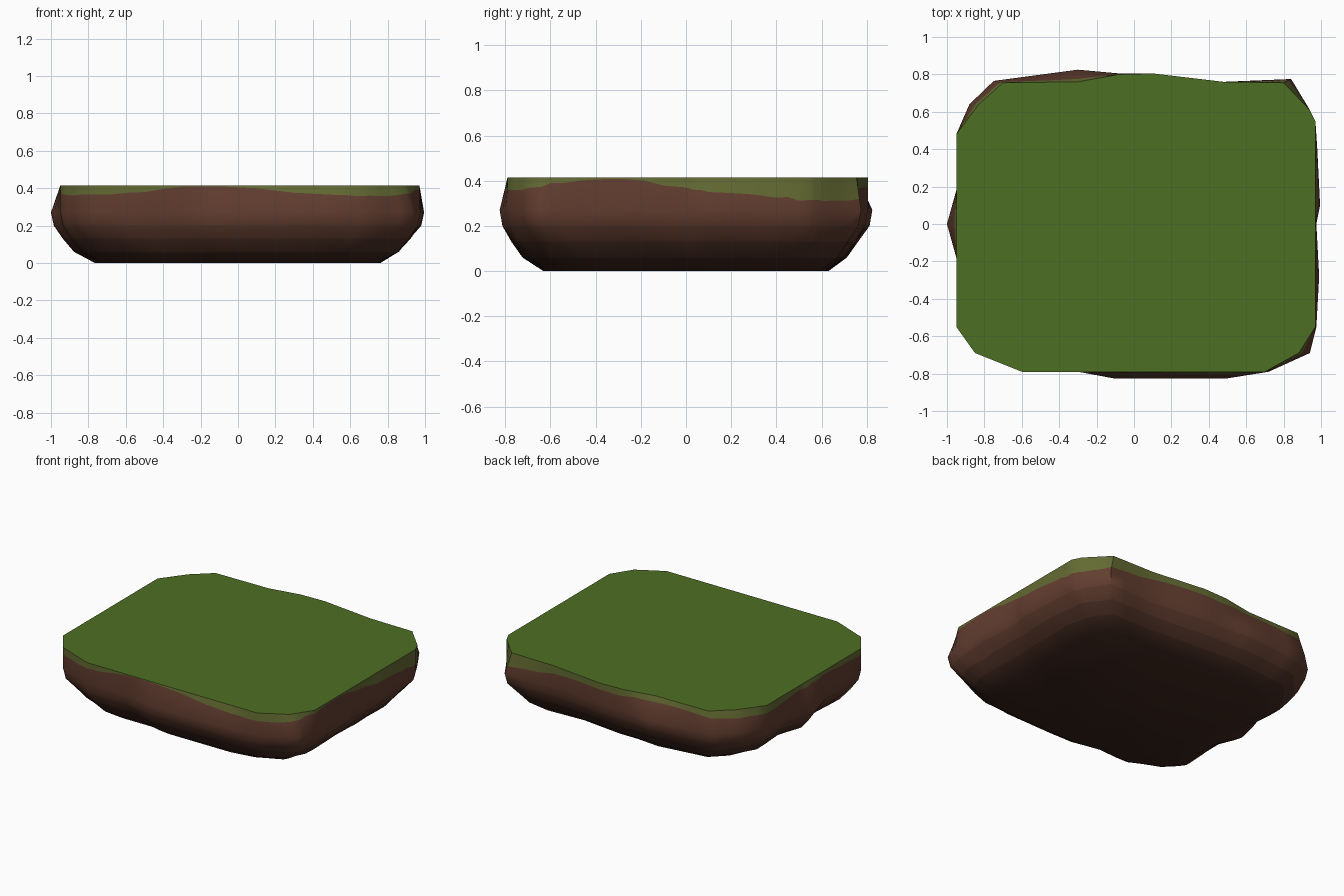
import bpy, bmesh, math, random

if "Cube" in bpy.data.objects:
    bpy.data.objects.remove(bpy.data.objects["Cube"])
random.seed(4)

# Colours from grass down to the dark underside
COLOURS = [("grass_top", (0.076, 0.156, 0.017)),
           ("grass_edge", (0.125, 0.145, 0.032)),
           ("earth_upper", (0.125, 0.048, 0.030)),
           ("earth_middle", (0.100, 0.039, 0.024)),
           ("earth_lower", (0.070, 0.028, 0.018)),
           ("earth_dark", (0.046, 0.019, 0.012))]

# Columns round the block: top x, top y, bulge x, bulge y, grass line height
COLUMNS = [
    (-0.95, -0.55, -0.95, -0.55, .37), (-0.85, -0.69, -0.85, -0.69, .365),
    (-0.60, -0.79, -0.60, -0.79, .375), (-0.30, -0.79, -0.30, -0.79, .408),
    (-0.10, -0.79, -0.11, -0.825, .410), (0.50, -0.79, 0.50, -0.825, .365),
    (0.70, -0.79, 0.72, -0.79, .36), (0.88, -0.69, 0.94, -0.69, .37),
    (0.97, -0.55, 0.975, -0.55, .39), (0.97, -0.28, 0.99, -0.28, .408),
    (0.97, 0.0, 0.975, 0.0, .37), (0.97, 0.10, 0.995, 0.10, .35),
    (0.97, 0.40, 0.98, 0.40, .325), (0.97, 0.55, 0.97, 0.55, .315),
    (0.94, 0.61, 0.94, 0.61, .31), (0.80, 0.755, 0.84, 0.775, .32),
    (0.48, 0.76, 0.48, 0.76, .36), (0.10, 0.805, 0.10, 0.805, .37),
    (-0.08, 0.80, -0.08, 0.805, .37), (-0.30, 0.76, -0.30, 0.825, .38),
    (-0.70, 0.755, -0.75, 0.765, .37), (-0.83, 0.64, -0.88, 0.64, .36),
    (-0.95, 0.48, -0.95, 0.48, .36), (-0.95, 0.18, -0.95, 0.18, .38),
    (-0.95, 0.0, -1.00, 0.0, .39), (-0.95, -0.18, -0.95, -0.18, .39)]

# Undercut profile: height, share of the bulge outline
PROFILE = [(0.0, 0.765), (0.06, 0.87), (0.13, 0.93), (0.20, 0.985), (0.27, 1.0)]
TOP = 0.415
STEPS = 3

cols = []
for i, a in enumerate(COLUMNS):
    b = COLUMNS[(i + 1) % len(COLUMNS)]
    for k in range(STEPS):
        t = k / STEPS
        c = [p + (q - p) * t for p, q in zip(a, b)]
        if k:
            c[4] = min(0.41, c[4] + random.uniform(-.008, .008))
        cols.append(c)

# Earth block lofted from the flat bottom to the flat grass
bm = bmesh.new()
rings = []
for r, (z, s) in enumerate(PROFILE):
    ring = []
    for n, (tx, ty, mx, my, g) in enumerate(cols):
        w = 0.008 * math.sin(n * 1.05 + r) if 0 < r < 3 else 0
        ring.append(bm.verts.new((mx * (s + w), my * (s + w), z)))
    rings.append(ring)
edge = []
for tx, ty, mx, my, g in cols:
    t = (g - 0.27) / (TOP - 0.27)
    edge.append(bm.verts.new((mx + (tx - mx) * t, my + (ty - my) * t, g)))
rings.append(edge)
rings.append([bm.verts.new((c[0], c[1], TOP)) for c in cols])

BAND_COLOURS = [5, 4, 3, 2, 2, 1]
N = len(cols)
for r, m in enumerate(BAND_COLOURS):
    lo, hi = rings[r], rings[r + 1]
    for i in range(N):
        j = (i + 1) % N
        f = bm.faces.new((lo[i], lo[j], hi[j], hi[i]))
        f.material_index = m
bm.faces.new(rings[-1]).material_index = 0
bm.faces.new(list(reversed(rings[0]))).material_index = 5
bmesh.ops.recalc_face_normals(bm, faces=bm.faces)

mesh = bpy.data.meshes.new("grassy_ground_block")
bm.to_mesh(mesh)
bm.free()
for name, rgb in COLOURS:
    mat = bpy.data.materials.new(name)
    mat.diffuse_color = (*rgb, 1)
    mat.use_nodes = True
    mat.node_tree.nodes["Principled BSDF"].inputs["Base Color"].default_value = mat.diffuse_color
    mesh.materials.append(mat)
block = bpy.data.objects.new("grassy_ground_block", mesh)
bpy.context.collection.objects.link(block)
bpy.context.view_layer.objects.active = block
block.select_set(True)
bpy.ops.object.shade_smooth_by_angle(angle=math.radians(50))
